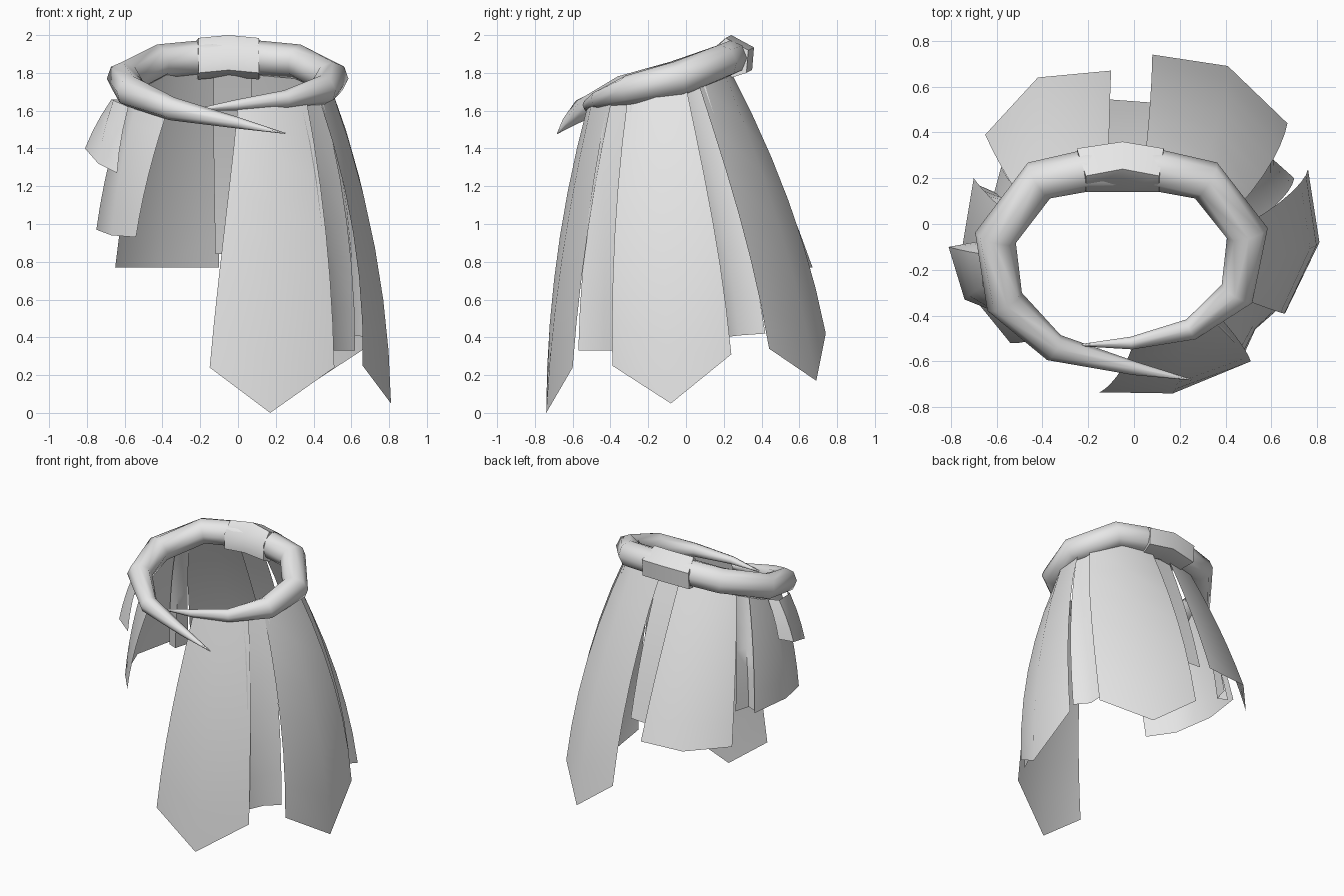
import bpy, bmesh, math
from mathutils import Vector

if "Cube" in bpy.data.objects:
    bpy.data.objects.remove(bpy.data.objects["Cube"])

cloth = bpy.data.materials.new("light_grey_cloth")
cloth.diffuse_color = (0.8, 0.8, 0.8, 1)
cloth.use_nodes = True
cloth.node_tree.nodes["Principled BSDF"].inputs["Base Color"].default_value = cloth.diffuse_color
AXIS = Vector((-0.05, -0.1, 0))   # vertical axis of the waist


def finish(name, bm, angle):
    mesh = bpy.data.meshes.new(name)
    bm.to_mesh(mesh)
    bm.free()
    mesh.materials.append(cloth)
    ob = bpy.data.objects.new(name, mesh)
    bpy.context.collection.objects.link(ob)
    bpy.ops.object.select_all(action='DESELECT')
    ob.select_set(True)
    bpy.context.view_layer.objects.active = ob
    bpy.ops.object.shade_smooth_by_angle(angle=math.radians(angle))


def outward(p):
    d = Vector((p.x, p.y, 0)) - AXIS
    return d.normalized()


def panel(name, tops, bottoms, bulge=0.05, rows=6):
    """Hanging cloth sheet: columns run from tops to bottoms, bowed outward."""
    bm = bmesh.new()
    cols = []
    for a, b in zip(tops, bottoms):
        a, b = Vector(a), Vector(b)
        col = []
        for i in range(rows + 1):
            t = i / rows
            p = a.lerp(b, t)
            col.append(bm.verts.new(p + outward(p) * bulge * 4 * t * (1 - t)))
        cols.append(col)
    for c, d in zip(cols, cols[1:]):
        for i in range(rows):
            bm.faces.new((c[i], c[i + 1], d[i + 1], d[i]))
    bm.normal_update()
    if sum(f.normal.dot(outward(f.calc_center_median())) for f in bm.faces) < 0:
        bmesh.ops.reverse_faces(bm, faces=bm.faces[:])
    finish(name, bm, 60)


def tube(name, path, sides=8):
    """Sweep a round section of varying radius along (x, y, z, radius) points."""
    bm = bmesh.new()
    pts = [Vector(p[:3]) for p in path]
    rings = []
    for i, p in enumerate(pts):
        before = (p - pts[max(i - 1, 0)]).normalized()
        after = (pts[min(i + 1, len(pts) - 1)] - p).normalized()
        tangent = (before + after).normalized()
        side = tangent.cross(Vector((0, 0, 1))).normalized()
        up = side.cross(tangent)
        ring = []
        for k in range(sides):
            a = 2 * math.pi * k / sides
            ring.append(bm.verts.new(p + (side * math.cos(a) + up * math.sin(a)) * path[i][3]))
        rings.append(ring)
    for r, s in zip(rings, rings[1:]):
        for k in range(sides):
            n = (k + 1) % sides
            bm.faces.new((r[k], r[n], s[n], s[k]))
    bm.faces.new(rings[0])
    bm.faces.new(rings[-1])
    bmesh.ops.recalc_face_normals(bm, faces=bm.faces[:])
    finish(name, bm, 60)


# Rolled sash with two pointed tails crossing at the front
tube("sash", [
    (0.25, -0.68, 1.48, 0.003), (0.0, -0.63, 1.535, 0.03), (-0.35, -0.54, 1.61, 0.062),
    (-0.565, -0.34, 1.70, 0.085), (-0.605, -0.06, 1.77, 0.092), (-0.415, 0.19, 1.86, 0.092),
    (-0.2, 0.235, 1.88, 0.092), (0.1, 0.235, 1.88, 0.092), (0.315, 0.19, 1.86, 0.092),
    (0.495, -0.04, 1.77, 0.092), (0.45, -0.305, 1.71, 0.078), (0.25, -0.46, 1.66, 0.048),
    (-0.01, -0.52, 1.63, 0.028), (-0.25, -0.53, 1.60, 0.003)])

# Loop wrapped around the back of the sash
section = [(0.21, 1.985), (0.33, 1.92), (0.32, 1.80), (0.21, 1.765), (0.14, 1.80), (0.14, 1.91)]
bm = bmesh.new()
loops = []
for x_out, x_in, dy, dz in ((-0.25, -0.21, 0, 0), (-0.05, -0.05, 0.03, 0.015), (0.13, 0.11, 0, 0)):
    loops.append([bm.verts.new((x_out if y > 0.25 else x_in, y + dy * (y > 0.2), z + dz))
                  for y, z in section])
for r, s in zip(loops, loops[1:]):
    for k in range(6):
        n = (k + 1) % 6
        bm.faces.new((r[k], r[n], s[n], s[k]))
bm.faces.new(loops[0])
bm.faces.new(loops[-1])
bmesh.ops.recalc_face_normals(bm, faces=bm.faces[:])
finish("back_loop", bm, 65)

# Long pointed panels
panel("front_panel",
      [(0.0, -0.52, 1.63), (0.19, -0.50, 1.64), (0.36, -0.39, 1.67)],
      [(-0.15, -0.735, 0.24), (0.17, -0.74, 0.0), (0.51, -0.60, 0.24)], 0.04)
panel("right_panel",
      [(0.43, -0.31, 1.66), (0.50, -0.16, 1.70), (0.49, 0.0, 1.73)],
      [(0.66, -0.39, 0.25), (0.81, -0.08, 0.05), (0.76, 0.24, 0.31)], 0.07)
panel("back_right_panel",
      [(0.44, 0.06, 1.76), (0.28, 0.20, 1.81), (0.04, 0.23, 1.82)],
      [(0.67, 0.44, 0.34), (0.41, 0.69, 0.17), (0.08, 0.74, 0.42)], 0.06)

# Shorter panels on the other side
panel("back_left_panel",
      [(-0.11, 0.22, 1.82), (-0.32, 0.19, 1.81), (-0.47, 0.08, 1.79)],
      [(-0.10, 0.67, 0.77), (-0.42, 0.64, 0.77), (-0.65, 0.39, 0.77)], 0.02)
panel("left_panel",
      [(-0.53, 0.03, 1.76), (-0.57, -0.15, 1.71), (-0.53, -0.33, 1.66), (-0.38, -0.48, 1.58)],
      [(-0.70, 0.20, 0.96), (-0.75, -0.10, 0.97), (-0.67, -0.36, 0.94), (-0.54, -0.52, 0.93)], 0.02)

# Recessed folds between the panels
panel("front_right_fold",
      [(0.33, -0.41, 1.66), (0.39, -0.34, 1.67), (0.44, -0.28, 1.69)],
      [(0.48, -0.57, 0.33), (0.53, -0.46, 0.33), (0.62, -0.38, 0.33)], 0.05)
panel("back_right_fold",
      [(0.48, -0.02, 1.73), (0.44, 0.03, 1.75), (0.41, 0.09, 1.77)],
      [(0.70, 0.20, 0.40), (0.61, 0.28, 0.41), (0.61, 0.42, 0.42)], 0.055)
panel("back_fold",
      [(0.07, 0.21, 1.80), (-0.13, 0.21, 1.80)],
      [(0.08, 0.53, 0.84), (-0.12, 0.545, 0.84)], 0.02)
panel("back_left_fold",
      [(-0.46, 0.09, 1.78), (-0.48, 0.05, 1.77), (-0.52, 0.01, 1.75)],
      [(-0.58, 0.25, 0.96), (-0.61, 0.14, 0.96), (-0.68, 0.17, 0.96)], 0.02)

# Small curled flap at the hip
panel("hip_flap",
      [(-0.60, -0.10, 1.66), (-0.67, -0.13, 1.66), (-0.66, -0.27, 1.655), (-0.58, -0.35, 1.62)],
      [(-0.70, -0.08, 1.40), (-0.81, -0.10, 1.40), (-0.74, -0.33, 1.32), (-0.64, -0.37, 1.27)],
      0.01, rows=3)
